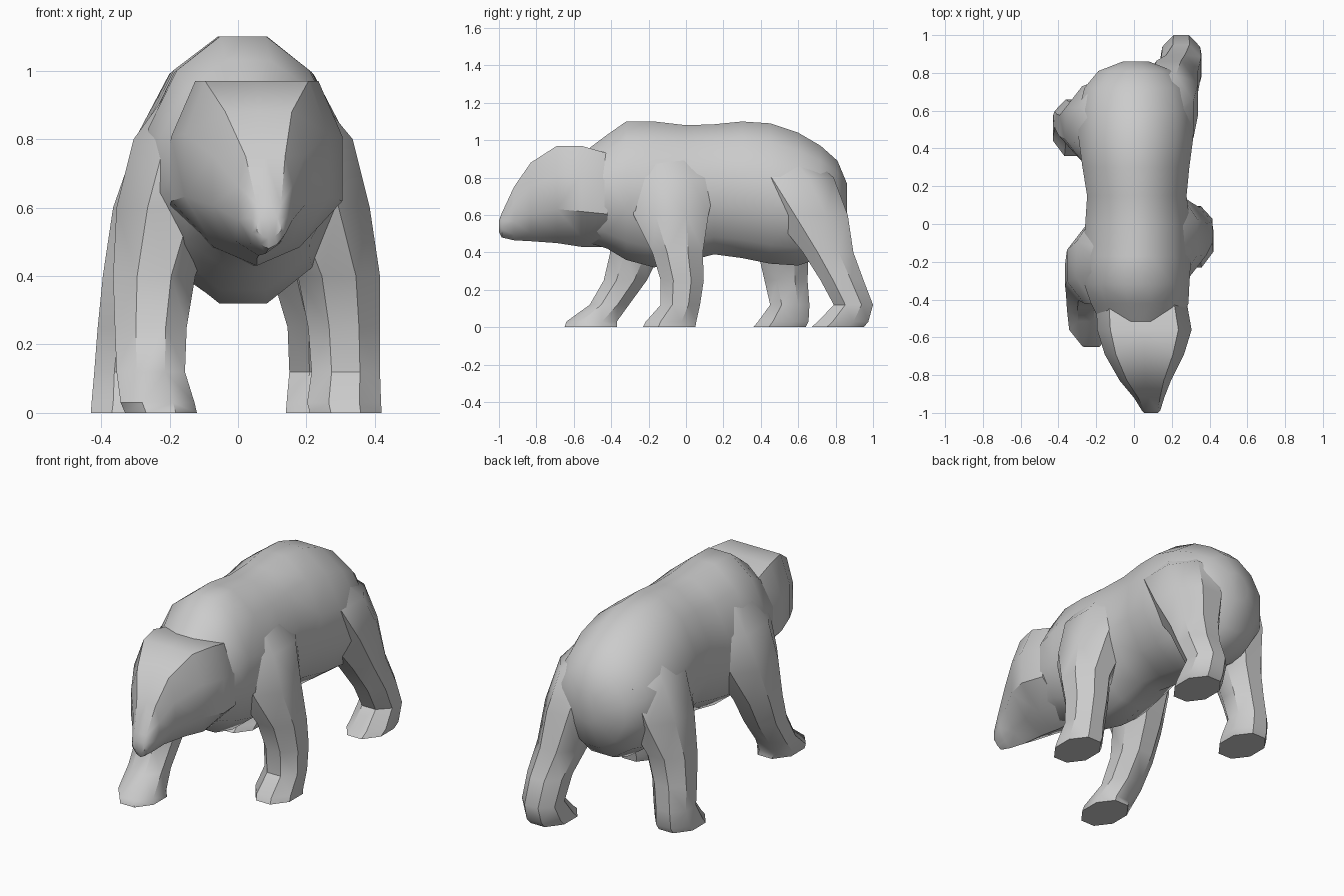
import bpy
import bmesh
from math import cos, sin, pi
from mathutils import Vector

cube = bpy.data.objects.get("Cube")
if cube:
    bpy.data.objects.remove(cube, do_unlink=True)

fur = bpy.data.materials.new("grey_fur")
fur.use_nodes = True
fur.diffuse_color = (0.6, 0.6, 0.6, 1)
fur.node_tree.nodes["Principled BSDF"].inputs["Base Color"].default_value = fur.diffuse_color


def loft(name, rings):
    """Skin a list of equally long point rings into a closed, smooth-shaded object."""
    bm = bmesh.new()
    loops = [[bm.verts.new(point) for point in ring] for ring in rings]
    count = len(loops[0])
    for lower, upper in zip(loops, loops[1:]):
        for i in range(count):
            j = (i + 1) % count
            bm.faces.new((lower[i], lower[j], upper[j], upper[i]))
    bm.faces.new(loops[0])
    bm.faces.new(loops[-1])
    bmesh.ops.triangulate(bm, faces=bm.faces[:], quad_method='SHORT_EDGE')
    bmesh.ops.recalc_face_normals(bm, faces=bm.faces[:])
    mesh = bpy.data.meshes.new(name)
    bm.to_mesh(mesh)
    bm.free()
    mesh.materials.append(fur)
    obj = bpy.data.objects.new(name, mesh)
    bpy.context.collection.objects.link(obj)
    bpy.ops.object.select_all(action='DESELECT')
    obj.select_set(True)
    bpy.context.view_layer.objects.active = obj
    bpy.ops.object.shade_smooth_by_angle(angle=pi / 4.5)
    return obj


def polygon(sides):
    """Cross-section with flat top, bottom and flanks that touch a unit square."""
    turn = pi / sides
    angles = [2 * pi * i / sides + turn for i in range(sides)]
    return [(cos(a) / cos(turn), sin(a) / cos(turn)) for a in angles]


def upright_ring(shape, y, middle, half_width, bottom, top):
    """Cross-section standing across the length of the animal."""
    centre, half_height = (top + bottom) / 2, (top - bottom) / 2
    return [Vector((middle + u * half_width, y, centre + v * half_height))
            for u, v in shape]


# Body, from neck to rump: y, middle x, half width, bottom, top
body_sections = [
    (-.58, .04, .19, .47, .91),
    (-.42, .03, .26, .42, 1.03),
    (-.32, .015, .28, .36, 1.1),
    (-.17, .015, .29, .32, 1.1),
    (0, .02, .28, .35, 1.08),
    (.15, .015, .265, .39, 1.085),
    (.3, .01, .285, .37, 1.1),
    (.45, .01, .305, .34, 1.09),
    (.6, .01, .305, .33, 1.04),
    (.72, .01, .275, .37, .97),
    (.81, .01, .2, .45, .89),
    (.86, .01, .07, .6, .77),
]
# Back and belly are a little narrower than the flanks
barrel = [(u * (1 - .1 * v * v), v) for u, v in polygon(12)]
loft("body", [upright_ring(barrel, *section) for section in body_sections])

# Head, from nape to nose, with a flat brow and a tapered jaw
half_face = [(0, -1), (.5, -.8), (1, -.3), (1, .4), (.72, 1)]
face = half_face + [(0, 1)] + [(-u, v) for u, v in reversed(half_face[1:])]
head_sections = [
    (-.42, .04, .24, .43, .93),
    (-.56, .055, .25, .43, .97),
    (-.69, .055, .21, .45, .97),
    (-.83, .06, .135, .46, .88),
    (-.92, .08, .08, .465, .75),
    (-.985, .09, .05, .48, .61),
    (-1, .09, .035, .51, .57),
]
loft("head", [upright_ring(face, *section) for section in head_sections])

# Shared leg thickness, from shoulder to sole: z, half width, half depth
leg_sizes = [(1, .1, .12), (.8, .16, .235), (.6, .155, .2), (.4, .12, .135),
             (.25, .105, .115), (.12, .1, .105), (.03, .108, .135), (0, .105, .14)]

# Centre line of each leg in mid-stride: x, y for every thickness above
leg_paths = {
    "front_left_leg": [(.07, -.1), (.175, -.07), (.23, -.08), (.295, -.045),
                       (.31, -.02), (.315, -.03), (.31, -.08), (.315, -.09)],
    "front_right_leg": [(-.06, -.18), (-.145, -.19), (-.2, -.22), (-.245, -.27),
                        (-.255, -.325), (-.255, -.41), (-.235, -.505), (-.225, -.51)],
    "hind_left_leg": [(.06, .45), (.155, .555), (.185, .665), (.22, .76),
                      (.25, .835), (.25, .895), (.25, .84), (.245, .81)],
    "hind_right_leg": [(-.06, .42), (-.135, .52), (-.21, .53), (-.275, .52),
                       (-.305, .535), (-.32, .555), (-.32, .52), (-.325, .5)],
}
for name, path in leg_paths.items():
    loft(name, [[Vector((x + u * half_width, y + v * half_depth, z)) for u, v in polygon(8)]
                for (x, y), (z, half_width, half_depth) in zip(path, leg_sizes)])
